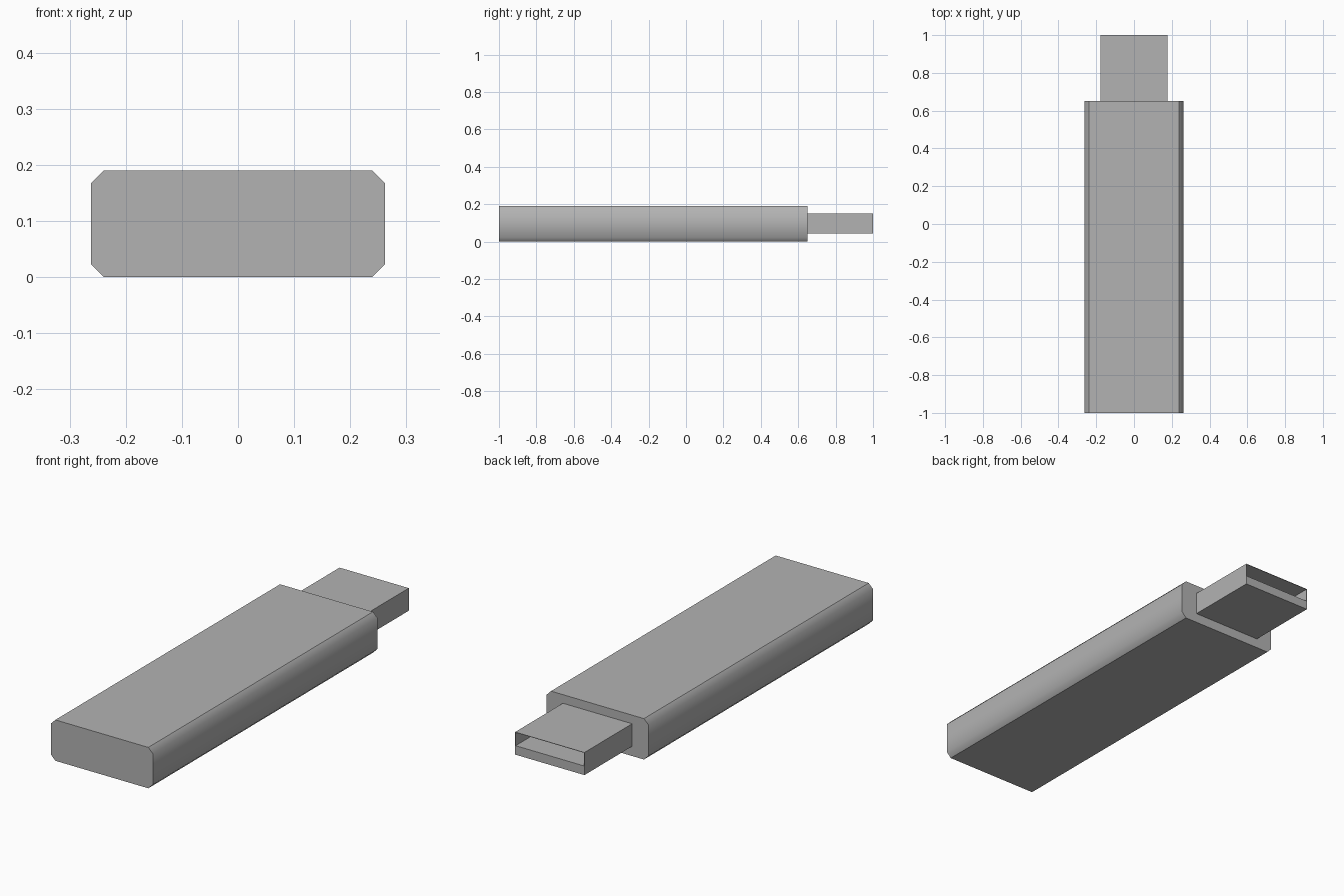
import bpy
import bmesh
from mathutils import Vector

cube = bpy.data.objects.get("Cube")
if cube:
    bpy.data.objects.remove(cube, do_unlink=True)

grey = bpy.data.materials.new("plain grey")
grey.use_nodes = True
colour = (0.45, 0.45, 0.45, 1)
grey.diffuse_color = colour
grey.node_tree.nodes["Principled BSDF"].inputs["Base Color"].default_value = colour


def extrude_profile(bm, profile, y0, y1):
    """Extrude an x-z outline from y0 to y1 into a closed solid."""
    face = bm.faces.new([bm.verts.new((x, y0, z)) for x, z in profile])
    new = bmesh.ops.extrude_face_region(bm, geom=[face], use_keep_orig=True)["geom"]
    verts = [g for g in new if isinstance(g, bmesh.types.BMVert)]
    bmesh.ops.translate(bm, verts=verts, vec=(0, y1 - y0, 0))
    bmesh.ops.recalc_face_normals(bm, faces=bm.faces[:])


def finish(name, bm):
    mesh = bpy.data.meshes.new(name)
    bm.to_mesh(mesh)
    bm.free()
    mesh.materials.append(grey)
    obj = bpy.data.objects.new(name, mesh)
    bpy.context.collection.objects.link(obj)
    return obj


# Casing: slab with chamfered long edges, softly shaded along both sides
half, top, cut = 0.262, 0.19, 0.023
right = [(half - cut, 0), (half, cut), (half, top - cut), (half - cut, top)]
bm = bmesh.new()
extrude_profile(bm, right + [(-x, z) for x, z in reversed(right)], -1, 0.65)
for f in bm.faces:
    f.smooth = abs(f.normal.x) > 0.5
finish("casing", bm)

# Plug: thin sleeve, open at the end above a solid contact tongue
w, low, high, wall, tongue_top = 0.178, 0.045, 0.15, 0.003, 0.087
bm = bmesh.new()
extrude_profile(bm, [(-w, low), (w, low), (w, high), (-w, high)], 0.65, 1)
end = max(bm.faces, key=lambda f: f.normal.y)
bmesh.ops.inset_individual(bm, faces=[end], thickness=wall)
for v in end.verts:
    if v.co.z < tongue_top:
        v.co.z = tongue_top
floor = bmesh.ops.extrude_discrete_faces(bm, faces=[end])["faces"][0]
bmesh.ops.translate(bm, verts=floor.verts[:], vec=Vector((0, -0.345, 0)))
finish("plug", bm)
